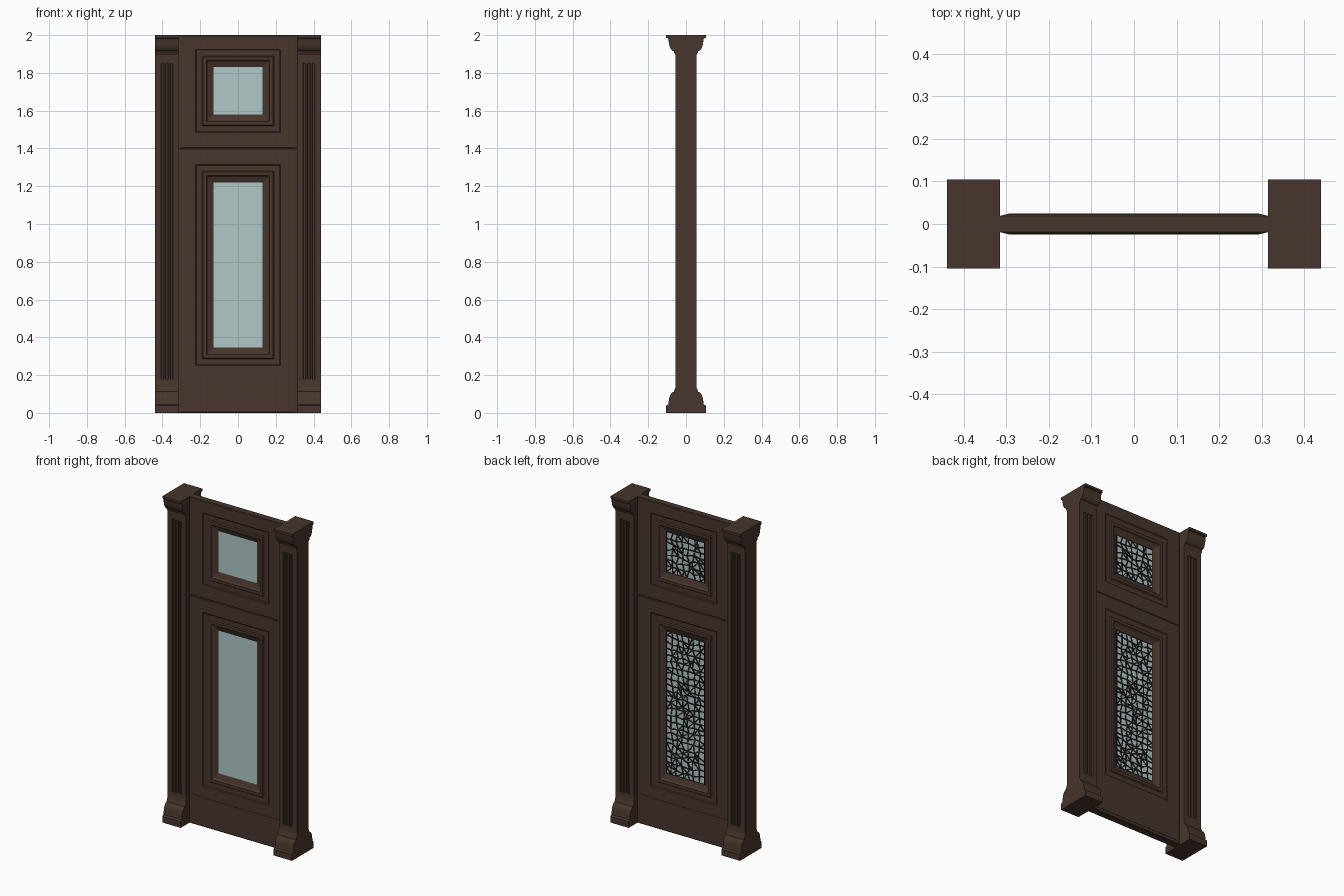
import bpy, bmesh, random
from math import sin, cos, pi, radians
from mathutils import Vector

cube = bpy.data.objects.get("Cube")
if cube:
    bpy.data.objects.remove(cube, do_unlink=True)


def material(name, color):
    m = bpy.data.materials.new(name)
    m.use_nodes = True
    m.diffuse_color = (*color, 1)
    m.node_tree.nodes["Principled BSDF"].inputs["Base Color"].default_value = (*color, 1)
    return m


wood = material("dark brown wood", (0.063, 0.036, 0.025))
pane = material("pale blue glass", (0.434, 0.578, 0.584))
iron = material("blackened iron", (0.012, 0.009, 0.008))


def finish(bm, name, mat, mirror=False):
    bmesh.ops.recalc_face_normals(bm, faces=bm.faces)
    me = bpy.data.meshes.new(name)
    bm.to_mesh(me)
    bm.free()
    me.materials.append(mat)
    ob = bpy.data.objects.new(name, me)
    bpy.context.collection.objects.link(ob)
    if mirror:
        ob.modifiers.new("mirror", "MIRROR")
    return ob


def prism(name, points, offset, mat, mirror=False):
    """Extrude a closed outline of 3D points along an offset."""
    bm = bmesh.new()
    face = bm.faces.new([bm.verts.new(p) for p in points])
    new = bmesh.ops.extrude_face_region(bm, geom=[face])["geom"]
    bmesh.ops.translate(bm, vec=Vector(offset),
                        verts=[v for v in new if isinstance(v, bmesh.types.BMVert)])
    return finish(bm, name, mat, mirror)


def box(name, x, y, z, mat):
    pts = [(-x, -y, z[0]), (x, -y, z[0]), (x, y, z[0]), (-x, y, z[0])]
    return prism(name, pts, (0, 0, z[1] - z[0]), mat)


X0, X1, SHAFT = 0.315, 0.44, 0.055

# Pillar shafts with three flutes on the front and back
edge = [(X0, SHAFT)]
for c in (0.352, 0.376, 0.400):
    edge += [(c - 0.008, SHAFT), (c - 0.005, SHAFT - 0.009),
             (c + 0.005, SHAFT - 0.009), (c + 0.008, SHAFT)]
edge.append((X1, SHAFT))
outline = edge + [(x, -y) for x, y in reversed(edge)]
prism("pillar_shafts", [(x, y, 0.18) for x, y in outline], (0, 0, 1.67), wood, True)


# Pillar bases and capitals: moulded side profiles across the pillar width
def moulding(name, half):
    pts = half + [(-y, z) for y, z in reversed(half)]
    ob = prism(name, [(X0, y, z) for y, z in pts], (X1 - X0, 0, 0), wood, True)
    bpy.ops.object.select_all(action="DESELECT")
    ob.select_set(True)
    bpy.context.view_layer.objects.active = ob
    bpy.ops.object.shade_smooth_by_angle(angle=radians(30))


arc = [i / 8 * pi / 2 for i in range(9)]
moulding("pillar_bases", [(0.105, 0), (0.105, 0.038), (0.094, 0.045)]
         + [(0.064 + 0.028 * cos(a), 0.05 + 0.062 * sin(a)) for a in arc]
         + [(0.06, 0.125), (SHAFT, 0.135), (SHAFT, 0.18)])
moulding("pillar_capitals", [(SHAFT, 1.85), (SHAFT, 1.895), (0.062, 1.905)]
         + [(0.064 + 0.028 * sin(a), 1.975 - 0.06 * cos(a)) for a in arc]
         + [(0.095, 1.982), (0.105, 1.986), (0.105, 2.0)])

# Moulded frame section: distance from the opening, depth
SECTION = [(0, 0.002), (0.004, 0.004), (0.03, 0.014), (0.035, 0.02), (0.037, 0.025),
           (0.055, 0.025), (0.06, 0.019), (0.09, 0.019), (0.095, 0.023)]
GLASS_X = 0.13


def framed_panel(name, glass, outer):
    """Loft rectangles from the front opening, round the outside, to the back."""
    def rect(x, z0, z1, y):
        return [(-x, y, z0), (x, y, z0), (x, y, z1), (-x, y, z1)]
    half = [rect(GLASS_X + d, glass[0] - d, glass[1] + d, -y) for d, y in SECTION]
    half.append(rect(X0 - 0.016, outer[0] + 0.004, outer[1] - 0.004, -0.023))
    half.append(rect(X0, outer[0], outer[1], -0.019))
    rings = half + [[(x, -y, z) for x, y, z in r] for r in reversed(half)]
    bm = bmesh.new()
    loops = [[bm.verts.new(p) for p in r] for r in rings]
    for a, b in zip(loops, loops[1:] + loops[:1]):
        for i in range(4):
            j = (i + 1) % 4
            bm.faces.new((a[i], a[j], b[j], b[i]))
    finish(bm, name, wood)


def grille(name, glass, seed):
    """Irregular openwork: jittered cells, some split, with their middles removed."""
    rng = random.Random(seed)
    nx, nz = 7, round((glass[1] - glass[0]) / 0.037)
    dx, dz = 2 * GLASS_X / nx, (glass[1] - glass[0]) / nz
    bm = bmesh.new()
    grid = []
    for j in range(nz + 1):
        row = []
        for i in range(nx + 1):
            jx = rng.uniform(-0.3, 0.3) * (0 < i < nx)
            jz = rng.uniform(-0.3, 0.3) * (0 < j < nz)
            row.append(bm.verts.new((-GLASS_X + (i + jx) * dx, 0.005,
                                     glass[0] + (j + jz) * dz)))
        grid.append(row)
    for j in range(nz):
        for i in range(nx):
            bm.faces.new((grid[j][i], grid[j][i + 1], grid[j + 1][i + 1], grid[j + 1][i]))
    split = [f for f in bm.faces if rng.random() < 0.5]
    bmesh.ops.triangulate(bm, faces=split)
    cells = list(bm.faces)
    bmesh.ops.inset_individual(bm, faces=cells, thickness=0.0035, use_even_offset=True)
    bmesh.ops.delete(bm, geom=cells, context="FACES")
    ob = finish(bm, name, iron)
    solid = ob.modifiers.new("thickness", "SOLIDIFY")
    solid.thickness = 0.003
    solid.offset = 0


# Door leaf and transom, each with a pane and an openwork grille behind it
for label, glass, outer, seed in (("door", (0.345, 1.22), (0, 1.4), 3),
                                  ("transom", (1.58, 1.83), (1.4, 2.0), 8)):
    framed_panel(label + "_panel", glass, outer)
    box(label + "_glass", GLASS_X + 0.001, 0.002, glass, pane)
    grille(label + "_grille", glass, seed)

# Kick plate on both faces of the door
for side in (-1, 1):
    plate = box("kick_plate_" + ("front" if side < 0 else "back"), 0.295, 0.0015,
                (0.02, 0.18), wood)
    plate.location.y = side * 0.0235
